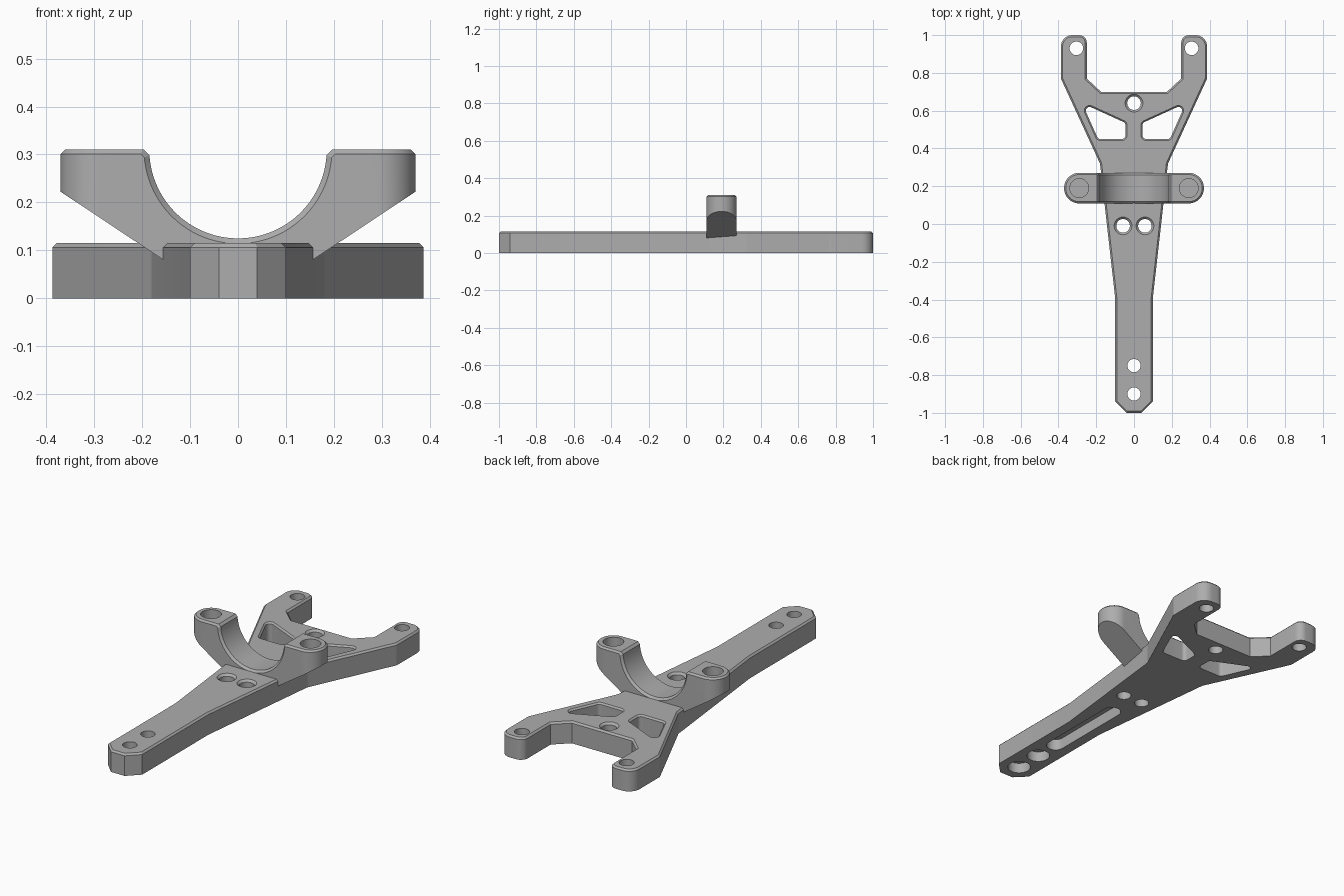
import bpy
import bmesh
import math
from mathutils import Vector

if "Cube" in bpy.data.objects:
    bpy.data.objects.remove(bpy.data.objects["Cube"])

PLATE_TOP = 0.115
CLAMP_TOP = 0.31
CLAMP_Y = 0.19
CHAMFER = 0.009

metal = bpy.data.materials.new("grey metal")
metal.use_nodes = True
grey = (0.42, 0.42, 0.42, 1)
metal.diffuse_color = grey
metal.node_tree.nodes["Principled BSDF"].inputs["Base Color"].default_value = grey


def circle(x, y, r, n=32):
    return [Vector((x + r * math.cos(math.tau * i / n), y + r * math.sin(math.tau * i / n)))
            for i in range(n)]


def rounded(corners, steps=8):
    """Counter-clockwise outline from (x, y, corner radius) entries."""
    out = []
    for i, (x, y, r) in enumerate(corners):
        p = Vector((x, y))
        if r == 0:
            out.append(p)
            continue
        a = (Vector(corners[i - 1][:2]) - p).normalized()
        b = (Vector(corners[(i + 1) % len(corners)][:2]) - p).normalized()
        half = a.angle(b) / 2
        centre = p + (a + b).normalized() * (r / math.sin(half))
        start = p + a * (r / math.tan(half)) - centre
        end = p + b * (r / math.tan(half)) - centre
        a0 = math.atan2(start.y, start.x)
        sweep = (math.atan2(end.y, end.x) - a0 + math.pi) % math.tau - math.pi
        for k in range(steps + 1):
            t = a0 + sweep * k / steps
            out.append(centre + Vector((math.cos(t), math.sin(t))) * r)
    return out


def offset(outline, d):
    """Move a counter-clockwise outline outward by d with mitred corners."""
    out = []
    for i, p in enumerate(outline):
        e1 = (p - outline[i - 1]).normalized()
        e2 = (outline[(i + 1) % len(outline)] - p).normalized()
        n1, n2 = Vector((e1.y, -e1.x)), Vector((e2.y, -e2.x))
        out.append(p + (n1 + n2) * (d / (1 + n1.dot(n2))))
    return out


def loft(name, outline, levels, along_y=False):
    """Solid through (height, outline offset) levels, along z or y."""
    bm = bmesh.new()
    rings = []
    for h, d in levels:
        rings.append([bm.verts.new((p.x, h, p.y) if along_y else (p.x, p.y, h))
                      for p in offset(outline, d)])
    for lo, hi in zip(rings, rings[1:]):
        for i in range(len(lo)):
            bm.faces.new((lo[i - 1], lo[i], hi[i], hi[i - 1]))
    bm.faces.new(rings[0])
    bm.faces.new(rings[-1])
    bmesh.ops.recalc_face_normals(bm, faces=bm.faces)
    mesh = bpy.data.meshes.new(name)
    bm.to_mesh(mesh)
    bm.free()
    mesh.materials.append(metal)
    obj = bpy.data.objects.new(name, mesh)
    bpy.context.collection.objects.link(obj)
    return obj


def cut(target, cutter):
    bpy.context.view_layer.objects.active = target
    mod = target.modifiers.new("cut", 'BOOLEAN')
    mod.operation = 'DIFFERENCE'
    mod.solver = 'EXACT'
    mod.object = cutter
    bpy.ops.object.modifier_apply(modifier=mod.name)
    bpy.data.objects.remove(cutter)


def mirrored(points):
    return [(-p[0], *p[1:]) for p in reversed(points)]


def through(flare=0.0):
    """Levels for a hole through the plate with a chamfered upper rim."""
    return [(-0.1, 0), (PLATE_TOP - flare, 0), (PLATE_TOP + 0.02, flare + 0.02)]


# Base plate: narrow front tongue widening to a rear fork
half = [(0.04, -1, 0), (0.10, -0.94, 0), (0.10, -0.39, 0), (0.18, 0.32, 0.05),
        (0.387, 0.77, 0.03), (0.387, 1, 0.06), (0.25, 1, 0.04),
        (0.25, 0.77, 0), (0.175, 0.70, 0)]
plate = loft("base_plate", rounded(half + mirrored(half)),
             [(0, 0), (PLATE_TOP - CHAMFER, 0), (PLATE_TOP, -CHAMFER)])

# Bolt holes with chamfered rims
for x, y in [(0, 0.64), (-0.058, -0.01), (0.058, -0.01)]:
    cut(plate, loft("hole", circle(x, y, 0.036), through(0.011)))
for x in (-0.305, 0.305):
    cut(plate, loft("hole", circle(x, 0.93, 0.036), through()))

# Front holes, counterbored from below
for y in (-0.90, -0.75):
    cut(plate, loft("hole", circle(0, y, 0.035),
                    [(-0.1, 0.022), (0.055, 0.022), (0.055, 0), (0.2, 0)]))

# Long pocket in the underside
pocket = [(-0.045, -0.66, 0.044), (0.045, -0.66, 0.044),
          (0.045, -0.13, 0.044), (-0.045, -0.13, 0.044)]
cut(plate, loft("pocket", rounded(pocket), [(-0.1, 0), (0.06, 0)]))

# Two lightening windows
window = [(0.045, 0.45, 0.02), (0.19, 0.45, 0.02), (0.275, 0.64, 0.02), (0.045, 0.535, 0.02)]
for corners in (window, mirrored(window)):
    cut(plate, loft("window", rounded(corners), through(0.008)))

# Clamp saddle: stadium block with a half-round seat
end = [(0.37, CLAMP_Y - 0.081, 0.08), (0.37, CLAMP_Y + 0.081, 0.08)]
clamp = loft("clamp_saddle", rounded(end + mirrored(end), 14),
             [(0.02, 0), (CLAMP_TOP - CHAMFER, 0), (CLAMP_TOP, -CHAMFER)])
seat = [Vector((0.185 * math.cos(t), CLAMP_TOP + 0.185 * math.sin(t)))
        for t in (math.pi * (1.02 + 0.96 * i / 48) for i in range(49))]
seat += [Vector((0.225, CLAMP_TOP + 0.03)), Vector((-0.225, CLAMP_TOP + 0.03))]
front, back = CLAMP_Y - 0.081, CLAMP_Y + 0.081
cut(clamp, loft("seat", seat, [(front - 0.02, 0.031), (front + 0.011, 0),
                               (back - 0.011, 0), (back + 0.02, 0.031)], True))

# Sloping undersides of the arms and blind bolt sockets
wedge = [(0.05, -0.1, 0), (0.52, -0.1, 0), (0.52, 0.322, 0), (0.05, 0.01, 0)]
for corners in (wedge, mirrored(wedge)):
    cut(clamp, loft("wedge", rounded(corners), [(0, 0), (0.4, 0)], True))
for x in (-0.29, 0.29):
    cut(clamp, loft("socket", circle(x, CLAMP_Y, 0.05), [(0.21, 0), (0.4, 0)]))

# Smooth the round walls, keep chamfers crisp
for obj in (plate, clamp):
    bpy.ops.object.select_all(action='DESELECT')
    obj.select_set(True)
    bpy.context.view_layer.objects.active = obj
    bpy.ops.object.shade_smooth_by_angle(angle=math.radians(25))
